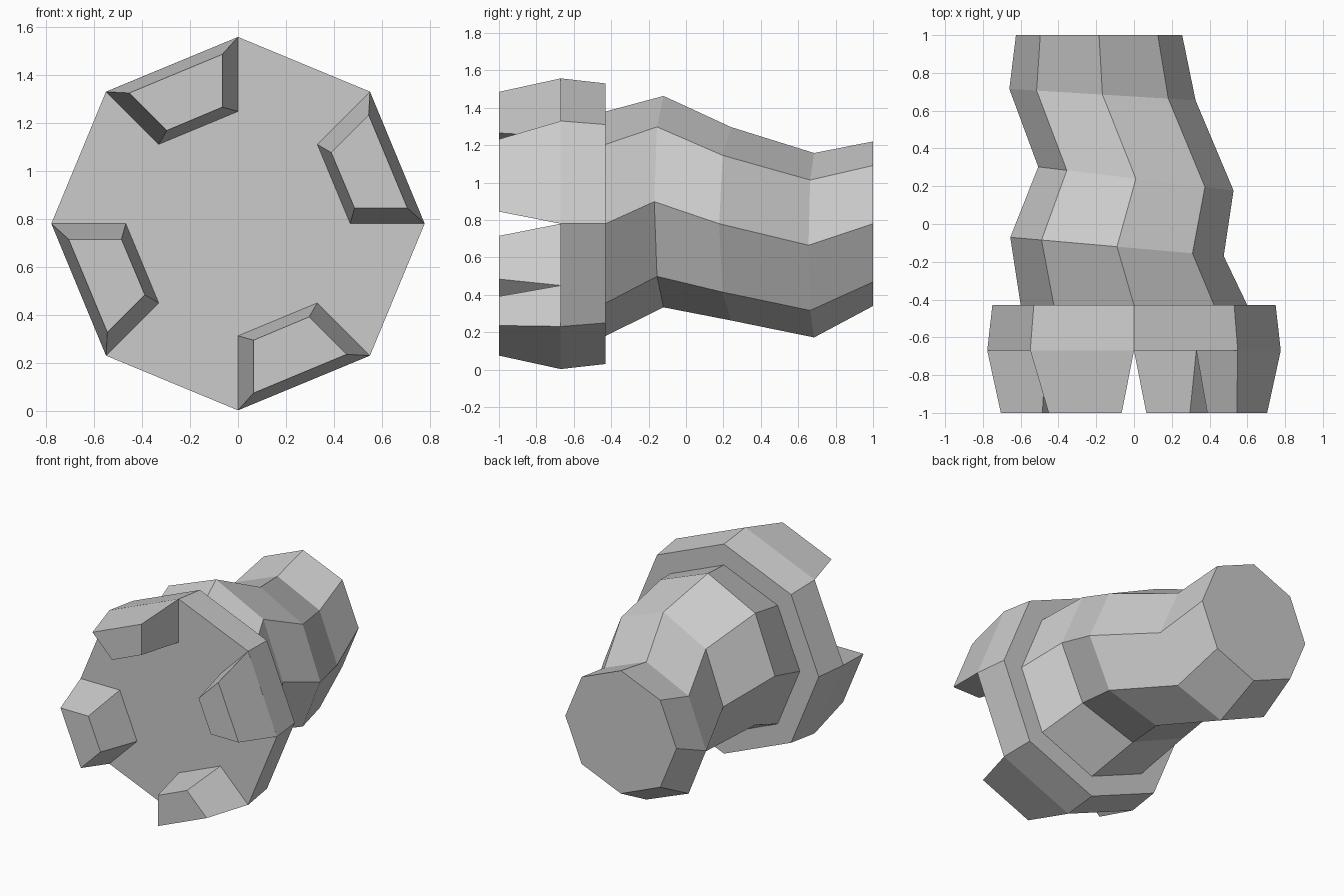
import bpy, bmesh
from math import sin, cos, pi

if "Cube" in bpy.data.objects:
    bpy.data.objects.remove(bpy.data.objects["Cube"])

CZ = 0.78  # height of the main axis


def ring(bm, x, y, z, r, slope=0.0):
    """Octagon across the y axis; slope shears it along y with x."""
    return [bm.verts.new((x + r * cos(i * pi / 4),
                          y + slope * r * cos(i * pi / 4),
                          z + r * sin(i * pi / 4))) for i in range(8)]


def bridge(bm, a, b):
    n = len(a)
    for i in range(n):
        j = (i + 1) % n
        bm.faces.new((a[i], a[j], b[j], b[i]))


def loft(bm, loops):
    """Skin a series of loops and cap both ends."""
    for a, b in zip(loops, loops[1:]):
        bridge(bm, a, b)
    bm.faces.new(loops[0])
    bm.faces.new(loops[-1])


def finish(bm, name):
    bmesh.ops.recalc_face_normals(bm, faces=bm.faces)
    me = bpy.data.meshes.new(name)
    bm.to_mesh(me)
    bm.free()
    ob = bpy.data.objects.new(name, me)
    bpy.context.collection.objects.link(ob)
    return ob


# Body: octagonal collar, stepped in to a crooked tapering shaft
bm = bmesh.new()
sections = [
    (0, -0.67, CZ, 0.777, 0),
    (0, -0.43, CZ, 0.75, 0),
    (0, -0.43, CZ, 0.60, 0),
    (-0.09, -0.12, 0.898, 0.565, -0.088),
    (0.01, 0.24, CZ, 0.517, -0.121),
    (-0.167, 0.685, 0.665, 0.493, -0.061),
    (-0.185, 1.0, CZ, 0.44, 0),
]
loft(bm, [ring(bm, *s) for s in sections])
finish(bm, "body")

# Teeth: four tapered blocks on alternate edges of the collar front
base = [(0.777, 0), (0.549, 0.549), (0.33, 0.33), (0.467, 0)]
tip = [(0.705, 0.065), (0.544, 0.452), (0.388, 0.296), (0.485, 0.065)]
for k in range(4):
    c, s = cos(k * pi / 2), sin(k * pi / 2)
    bm = bmesh.new()
    loops = [[bm.verts.new((x * c - z * s, y, CZ + x * s + z * c)) for x, z in quad]
             for quad, y in ((base, -0.67), (tip, -1.0))]
    loft(bm, loops)
    finish(bm, f"tooth_{k + 1}")
